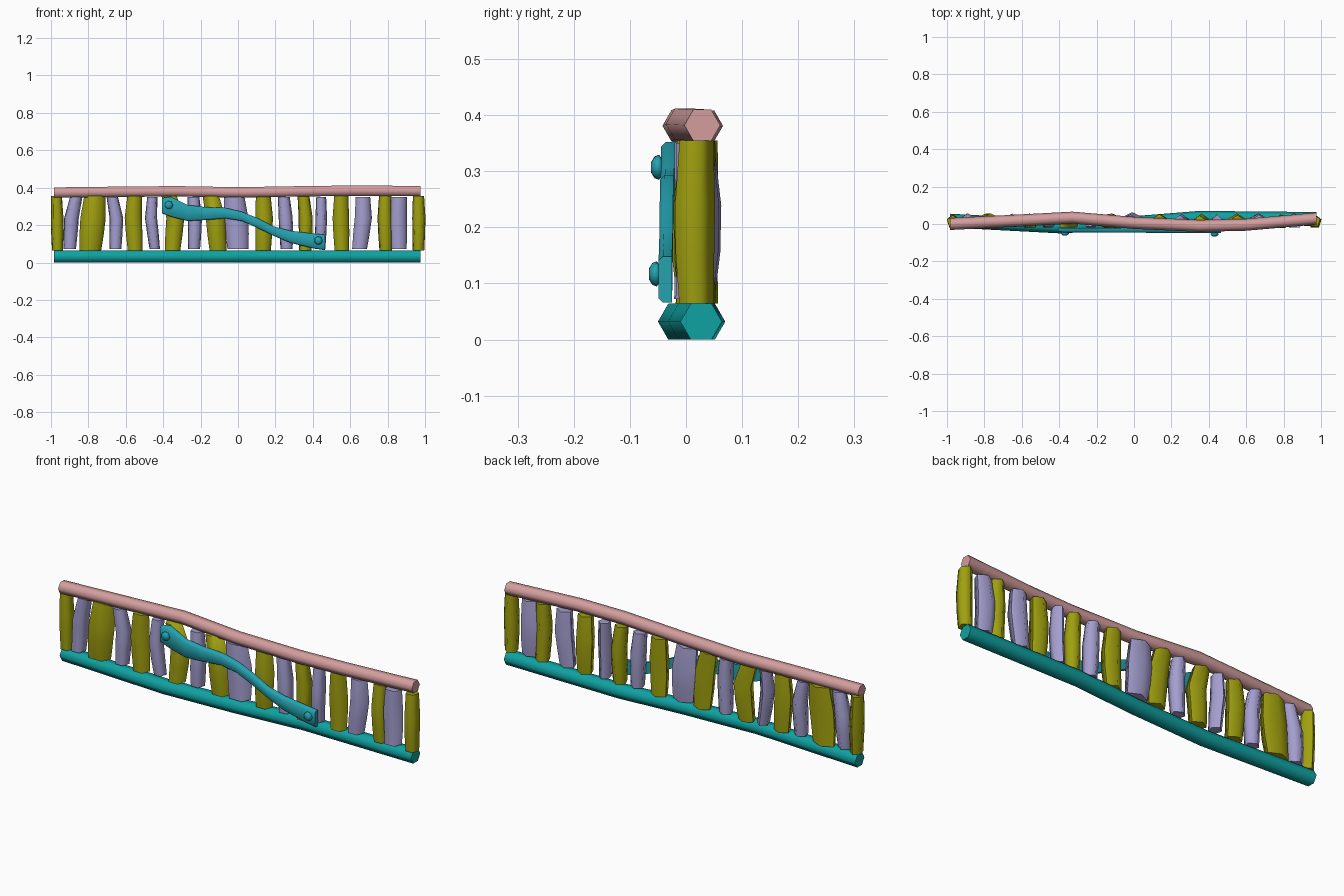
import bpy
import bmesh
import math
from mathutils import Vector

default_cube = bpy.data.objects.get("Cube")
if default_cube:
    bpy.data.objects.remove(default_cube, do_unlink=True)


def make_material(name, red, green, blue):
    colour = (red, green, blue, 1)
    material = bpy.data.materials.new(name)
    material.use_nodes = True
    material.diffuse_color = colour
    material.node_tree.nodes["Principled BSDF"].inputs["Base Color"].default_value = colour
    return material


PINK = make_material("dusty pink", 0.66, 0.34, 0.34)
TEAL = make_material("teal", 0.005, 0.36, 0.36)
BLUE_TEAL = make_material("blue teal", 0.018, 0.36, 0.43)
OLIVE = make_material("olive", 0.35, 0.35, 0.005)
LAVENDER = make_material("lavender", 0.37, 0.34, 0.62)


def loft(name, rings, material, smooth_angle=76):
    """Skin a closed solid through rings that share one point count."""
    bm = bmesh.new()
    loops = [[bm.verts.new(point) for point in ring] for ring in rings]
    count = len(loops[0])
    for lower, upper in zip(loops, loops[1:]):
        for i in range(count):
            j = (i + 1) % count
            bm.faces.new((lower[i], lower[j], upper[j], upper[i]))
    bm.faces.new(loops[0])
    bm.faces.new(loops[-1])
    bmesh.ops.recalc_face_normals(bm, faces=bm.faces)
    mesh = bpy.data.meshes.new(name)
    bm.to_mesh(mesh)
    bm.free()
    obj = bpy.data.objects.new(name, mesh)
    bpy.context.scene.collection.objects.link(obj)
    mesh.materials.append(material)
    bpy.ops.object.select_all(action="DESELECT")
    obj.select_set(True)
    bpy.context.view_layer.objects.active = obj
    bpy.ops.object.shade_smooth_by_angle(angle=math.radians(smooth_angle))
    return obj


def polygon(sides, start=0.0):
    """Unit polygon as pairs of cosine and sine."""
    angles = [start + math.tau * i / sides for i in range(sides)]
    return [(math.cos(a), math.sin(a)) for a in angles]


# Hexagonal rails that wander along their length
def rail(name, path, radius, material):
    rings = []
    for x, y, z in path:
        rings.append([(x, y + radius * c, z + radius * s) for c, s in polygon(6)])
    return loft(name, rings, material)


rail("top_rail", [(-0.985, 0.0, 0.374), (-0.65, 0.017, 0.378), (-0.33, 0.034, 0.381),
                  (0.0, 0.006, 0.375), (0.35, -0.01, 0.381), (0.6, -0.004, 0.384),
                  (0.975, 0.029, 0.382)], 0.032, PINK)
rail("bottom_rail", [(-0.985, 0.018, 0.032), (-0.4, -0.013, 0.032), (0.0, 0.005, 0.032),
                     (0.35, 0.033, 0.032), (0.975, 0.027, 0.032)], 0.037, TEAL)

# Pickets: bottom x, middle x, top x, width
PICKETS = [
    (-0.965, -0.967, -0.97, 0.065), (-0.9, -0.89, -0.865, 0.075),
    (-0.79, -0.775, -0.765, 0.13), (-0.655, -0.65, -0.672, 0.07),
    (-0.55, -0.56, -0.553, 0.088), (-0.445, -0.465, -0.458, 0.062),
    (-0.35, -0.335, -0.368, 0.092), (-0.235, -0.23, -0.238, 0.072),
    (-0.107, -0.12, -0.145, 0.1), (0.0, -0.01, -0.02, 0.125),
    (0.135, 0.14, 0.135, 0.09), (0.26, 0.255, 0.245, 0.072),
    (0.36, 0.362, 0.35, 0.072), (0.44, 0.445, 0.445, 0.06),
    (0.555, 0.55, 0.552, 0.085), (0.65, 0.67, 0.668, 0.088),
    (0.79, 0.785, 0.787, 0.075), (0.86, 0.855, 0.862, 0.092),
    (0.965, 0.967, 0.965, 0.068),
]


def picket(index, bottom, middle, top, width):
    olive = index % 2 == 0
    low, high = (0.064, 0.355) if olive else (0.072, 0.35)
    depth = 0.055 + 0.2 * width
    bow = 0.003 * math.sin(index * 2.3)
    stations = [(0, bottom, 0.9), (0.3, (bottom + middle) / 2, 1),
                (0.6, middle, 1.04), (1, top, 0.88)]
    rings = []
    for step, (t, x, swell) in enumerate(stations):
        z = low + t * (high - low)
        lean = bow * (1 if step in (1, 2) else -1)
        # Flat front, ridge at the back
        rings.append([(x + c * swell * width / 1.9,
                       0.014 + lean + s * swell * depth / 1.81, z)
                      for c, s in polygon(5, math.pi / 2)])
    loft(f"picket_{index + 1}", rings, OLIVE if olive else LAVENDER)


for number, values in enumerate(PICKETS):
    picket(number, *values)

# Diagonal brace: x, lower edge, upper edge
BRACE = [(-0.405, 0.262, 0.345), (-0.36, 0.245, 0.352), (-0.27, 0.222, 0.308),
         (-0.17, 0.227, 0.296), (-0.07, 0.236, 0.293), (0.02, 0.222, 0.272),
         (0.1, 0.187, 0.24), (0.19, 0.143, 0.193), (0.28, 0.105, 0.17),
         (0.4, 0.076, 0.155), (0.465, 0.066, 0.148)]
brace_rings = []
for x, low, high in BRACE:
    front = -0.044 - 0.006 * (x + 0.4)
    back, edge = front + 0.024, 0.008
    brace_rings.append([(x, front, low + edge), (x, front + edge, low), (x, back, low),
                        (x, back, high), (x, front + edge, high), (x, front, high - edge)])
loft("diagonal_brace", brace_rings, BLUE_TEAL, 60)


# Domed pegs at both ends of the brace
def peg(name, x, y, z):
    profile = [(0.014, 0.014), (0.008, 0.023), (0.0, 0.02), (-0.006, 0.01)]
    centre = Vector((x, y, z))
    rings = [[centre + Vector((r * c, offset, r * s)) for c, s in polygon(7)]
             for offset, r in profile]
    loft(name, rings, BLUE_TEAL)


peg("upper_peg", -0.37, -0.056, 0.307)
peg("lower_peg", 0.43, -0.06, 0.117)
